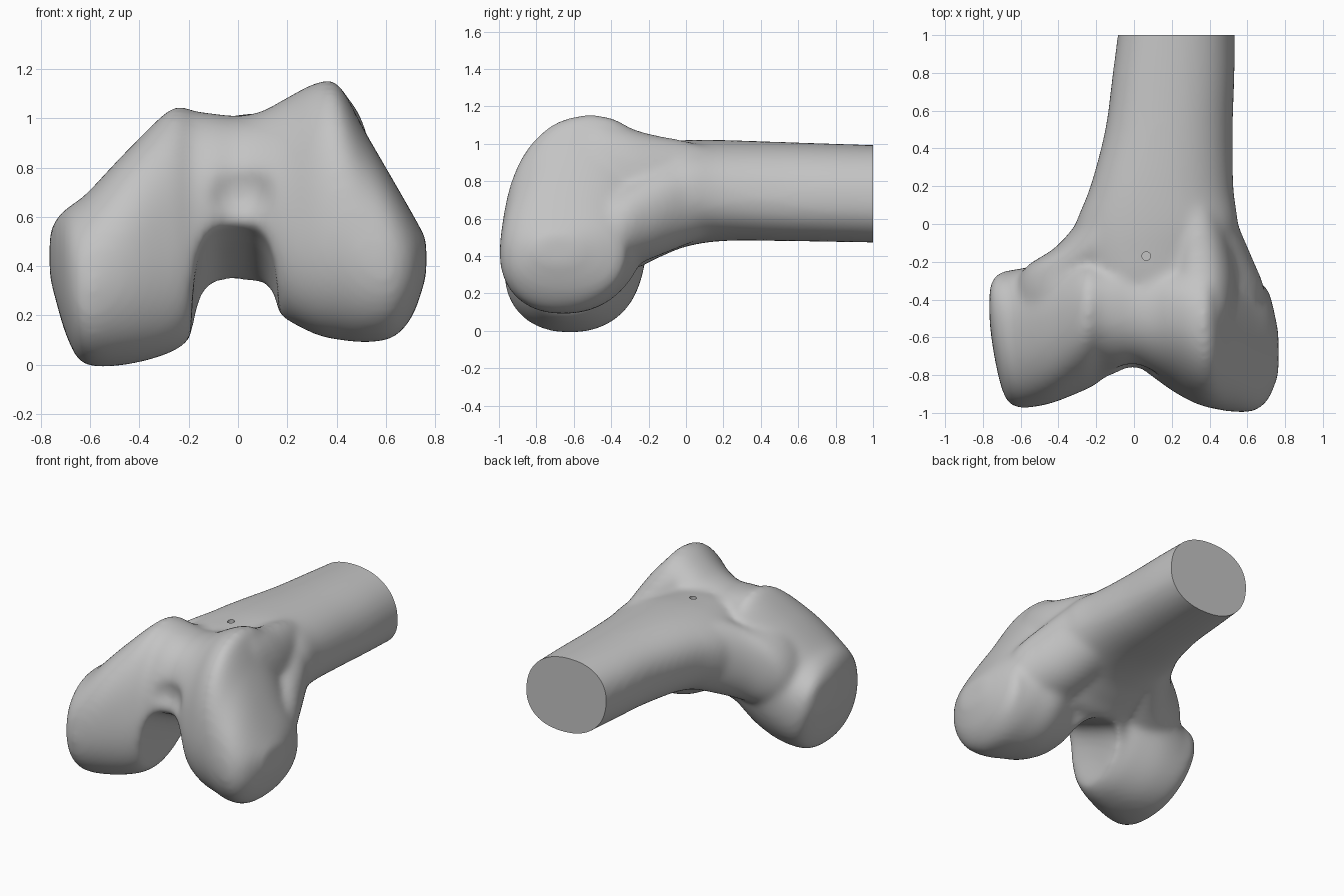
import bpy, bmesh, math
from mathutils import Matrix, Vector

cube = bpy.data.objects.get("Cube")
if cube:
    bpy.data.objects.remove(cube, do_unlink=True)

SIDES = 48
STEPS = 8

bone_grey = bpy.data.materials.new("bone_grey")
bone_grey.use_nodes = True
colour = (0.55, 0.55, 0.55, 1)
bone_grey.diffuse_color = colour
bone_grey.node_tree.nodes["Principled BSDF"].inputs["Base Color"].default_value = colour


def spline(rows):
    """Smooth interpolation through rows of section parameters."""
    rows = [Vector(r) for r in rows]
    out = []
    for i in range(len(rows) - 1):
        a, b = rows[max(i - 1, 0)], rows[i]
        c, d = rows[i + 1], rows[min(i + 2, len(rows) - 1)]
        for s in range(STEPS):
            t = s / STEPS
            out.append(b + (c - a) * (t / 2)
                       + (a * 2 - b * 5 + c * 4 - d) * (t * t / 2)
                       + (b * 3 - a - c * 3 + d) * (t ** 3 / 2))
    return out + [rows[-1]]


def make_object(name, bm):
    bmesh.ops.recalc_face_normals(bm, faces=bm.faces)
    mesh = bpy.data.meshes.new(name)
    bm.to_mesh(mesh)
    bm.free()
    mesh.materials.append(bone_grey)
    obj = bpy.data.objects.new(name, mesh)
    bpy.context.collection.objects.link(obj)
    return obj


def along_x(station, u, z):
    return (station, u, z)


def along_y(station, u, z):
    return (u, station, z)


def loft(name, rows, place, power):
    """Skin closed oval sections: station, low u, high u, low z, high z, lean."""
    bm = bmesh.new()
    rings = []
    for station, u0, u1, z0, z1, lean in spline(rows):
        ring = []
        for k in range(SIDES):
            a = math.tau * k / SIDES
            c, s = math.cos(a), math.sin(a)
            u = math.copysign(abs(c) ** (2 / power), c) * (u1 - u0) / 2
            z = math.copysign(abs(s) ** (2 / power), s) * (z1 - z0) / 2
            ring.append(bm.verts.new(place(station, (u0 + u1) / 2 + u + lean * z, (z0 + z1) / 2 + z)))
        rings.append(ring)
    for p, q in zip(rings, rings[1:]):
        for k in range(SIDES):
            n = (k + 1) % SIDES
            bm.faces.new((p[k], p[n], q[n], q[k]))
    bm.faces.new(rings[0][::-1])
    bm.faces.new(rings[-1])
    return make_object(name, bm)


# Joint end: side-on ovals swept across x, both condyles and the groove between
bone = loft("thigh_bone_end", [
    (-.765, -.52, -.34, .36, .53, 0),
    (-.74, -.70, -.28, .26, .59, 0),
    (-.69, -.90, -.25, .10, .64, .02),
    (-.62, -.97, -.24, 0, .69, .05),
    (-.45, -.95, -.21, 0, .87, .08),
    (-.27, -.87, -.20, .05, 1.04, .16),
    (-.18, -.82, -.21, .12, 1.03, .18),
    (-.10, -.79, -.17, .22, 1.02, .08),
    (0, -.76, -.15, .28, 1.01, 0),
    (.10, -.81, -.17, .24, 1.03, .08),
    (.20, -.87, -.21, .18, 1.085, .16),
    (.32, -.94, -.19, .12, 1.145, .12),
    (.41, -.97, -.18, .10, 1.135, .1),
    (.52, -.99, -.24, .09, .94, .1),
    (.63, -.99, -.30, .11, .75, .06),
    (.71, -.93, -.35, .20, .61, 0),
    (.765, -.80, -.57, .36, .51, 0),
], along_x, 2.25)

# Shaft: ovals swept along y
shaft = loft("shaft", [
    (1.1, -.07, .53, .47, .99, -.13),
    (.8, -.11, .53, .475, 1.0, -.13),
    (.5, -.15, .52, .48, 1.01, -.13),
    (.2, -.23, .525, .48, 1.02, -.1),
    (0, -.31, .55, .45, 1.02, 0),
    (-.15, -.33, .53, .39, 1.01, 0),
    (-.3, -.30, .48, .33, .995, 0),
    (-.5, -.20, .40, .40, .95, 0),
], along_y, 2.25)

# Flares that carry the shaft out to each condyle and to the front ridge
medial_flare = loft("medial_flare", [
    (.25, -.14, .05, .60, .90, 0),
    (.05, -.27, .05, .50, .96, .03),
    (-.12, -.41, .03, .42, .95, .12),
    (-.24, -.58, .02, .36, .89, .2),
    (-.4, -.62, 0, .30, .89, .25),
    (-.55, -.55, -.05, .32, .84, .25),
], along_y, 2.1)
lateral_flare = loft("lateral_flare", [
    (.25, .16, .46, .56, .90, 0),
    (0, .12, .55, .46, .95, 0),
    (-.2, .12, .635, .38, .88, -.05),
    (-.35, .12, .69, .33, .80, -.05),
    (-.5, .16, .66, .32, .75, 0),
    (-.65, .20, .60, .35, .70, 0),
], along_y, 2.1)
front_ridge = loft("front_ridge", [
    (.2, .22, .42, .62, .96, 0),
    (0, .19, .48, .55, 1.015, 0),
    (-.2, .18, .53, .50, 1.055, 0),
    (-.35, .17, .54, .50, 1.10, 0),
    (-.5, .20, .52, .50, 1.125, 0),
    (-.65, .24, .46, .52, 1.08, 0),
], along_y, 2.1)

# Cutters: arched notch between the condyles, worn pocket, drilled hole, flat end
notch_cutter = loft("notch_cutter", [
    (-1.1, -.20, .18, -.5, .63, 0),
    (-.8, -.19, .17, -.5, .58, 0),
    (-.6, -.19, .17, -.5, .49, 0),
    (-.4, -.18, .17, -.5, .40, 0),
    (-.2, -.18, .18, -.5, .32, 0),
    (0, -.18, .20, -.5, .26, 0),
], along_y, 3)

bm = bmesh.new()
bmesh.ops.create_uvsphere(bm, u_segments=32, v_segments=20, radius=1,
                          matrix=Matrix.Translation((0, -.87, .71)) @ Matrix.Diagonal((.15, .14, .16, 1)))
pocket_cutter = make_object("pocket_cutter", bm)

bm = bmesh.new()
bmesh.ops.create_cone(bm, cap_ends=True, segments=24, radius1=.023, radius2=.023, depth=.6,
                      matrix=Matrix.Translation((.065, -.17, 1.05)))
hole_cutter = make_object("hole_cutter", bm)

bm = bmesh.new()
bmesh.ops.create_cube(bm, size=1, matrix=Matrix.Translation((.2, 1.5, .7)) @ Matrix.Scale(2, 4, (1, 0, 1)))
end_cutter = make_object("end_cutter", bm)


def add_boolean(other, operation):
    other.hide_render = True
    mod = bone.modifiers.new(other.name, 'BOOLEAN')
    mod.operation = operation
    mod.solver = 'EXACT'
    mod.object = other


# Fuse the parts, carve the notch, soften the joins, then make the crisp cuts
parts = [shaft, medial_flare, lateral_flare, front_ridge]
for part in parts:
    add_boolean(part, 'UNION')
add_boolean(notch_cutter, 'DIFFERENCE')
add_boolean(pocket_cutter, 'DIFFERENCE')
remesh = bone.modifiers.new("fuse", 'REMESH')
remesh.mode = 'VOXEL'
remesh.voxel_size = .018
soften = bone.modifiers.new("soften", 'SMOOTH')
soften.factor = .5
soften.iterations = 24
add_boolean(hole_cutter, 'DIFFERENCE')
add_boolean(end_cutter, 'DIFFERENCE')

bpy.context.view_layer.update()
evaluated = bone.evaluated_get(bpy.context.evaluated_depsgraph_get())
finished = bpy.data.meshes.new_from_object(evaluated)
bone.modifiers.clear()
bone.data = finished
finished.materials.clear()
finished.materials.append(bone_grey)
for face in finished.polygons:
    face.material_index = 0
for helper in parts + [notch_cutter, pocket_cutter, hole_cutter, end_cutter]:
    bpy.data.objects.remove(helper, do_unlink=True)

# Smooth surface with crisp cut edges
bpy.ops.object.select_all(action='DESELECT')
bone.select_set(True)
bpy.context.view_layer.objects.active = bone
bpy.ops.object.shade_smooth_by_angle(angle=math.radians(40))
